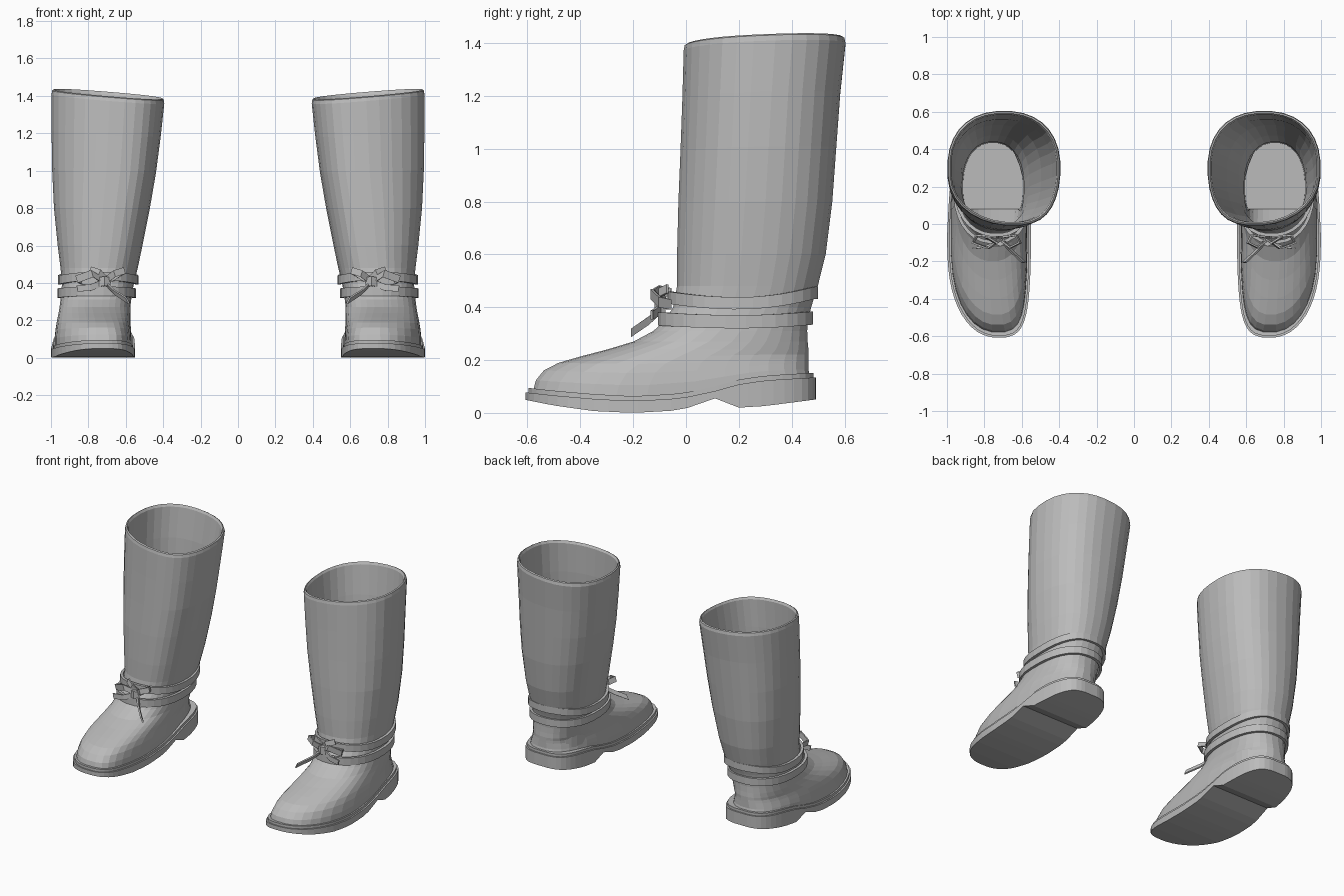
import bpy, bmesh, math
from mathutils import Vector

cube = bpy.data.objects.get("Cube")
if cube:
    bpy.data.objects.remove(cube, do_unlink=True)

grey = bpy.data.materials.new("plain grey")
grey.use_nodes = True
COLOUR = (0.5, 0.5, 0.5, 1)
grey.diffuse_color = COLOUR
grey.node_tree.nodes["Principled BSDF"].inputs["Base Color"].default_value = COLOUR


def lerp_table(table, v):
    """Interpolate rows of (key, values...) at key v."""
    if v <= table[0][0]:
        return table[0][1:]
    for a, b in zip(table, table[1:]):
        if v <= b[0]:
            f = (v - a[0]) / (b[0] - a[0])
            return [p + (q - p) * f for p, q in zip(a[1:], b[1:])]
    return table[-1][1:]


def loft(name, rings, cap=(True, True), closed=False):
    """Skin a list of point rings, and mirror the part to the other boot."""
    bm = bmesh.new()
    rows = [[bm.verts.new(p) for p in ring] for ring in rings]
    pairs = list(zip(rows, rows[1:])) + ([(rows[-1], rows[0])] if closed else [])
    for a, b in pairs:
        for i in range(len(a)):
            j = (i + 1) % len(a)
            bm.faces.new((a[i], a[j], b[j], b[i]))
    if cap[0] and not closed:
        bm.faces.new(rows[0][::-1])
    if cap[1] and not closed:
        bm.faces.new(rows[-1])
    bmesh.ops.recalc_face_normals(bm, faces=bm.faces)
    mesh = bpy.data.meshes.new(name)
    bm.to_mesh(mesh)
    bm.free()
    mesh.materials.append(grey)
    obj = bpy.data.objects.new(name, mesh)
    bpy.context.collection.objects.link(obj)
    mirror = obj.modifiers.new("other_boot", 'MIRROR')
    mirror.use_mirror_merge = False
    return obj


def strip(name, pts, width, thick=0.014, side=(0, 0, 1), closed=False):
    """Flat strap along a path; side is the direction of its width."""
    pts = [Vector(p) for p in pts]
    side = Vector(side).normalized()
    n, rings = len(pts), []
    for i, p in enumerate(pts):
        a = pts[(i - 1) % n] if closed else pts[max(i - 1, 0)]
        b = pts[(i + 1) % n] if closed else pts[min(i + 1, n - 1)]
        out = (b - a).cross(side).normalized() * thick / 2
        up = side * width / 2
        rings.append([p - up - out, p + up - out, p + up + out, p - up + out])
    return loft(name, rings, closed=closed)


# Height of the sole along the foot: y, top, bottom
SOLE = [(-0.61, 0.09, 0.05), (-0.5, 0.078, 0.028), (-0.35, 0.065, 0.007),
        (-0.2, 0.057, 0), (-0.02, 0.067, 0.01), (0.11, 0.095, 0.055),
        (0.2, 0.12, 0.02), (0.3, 0.135, 0.026), (0.5, 0.147, 0.052)]

# Outside of the boot: z, front, back, inner, outer, roundness, toe skew, sole follow
UPPER = [(0.08, -0.58, 0.47, 0.57, 0.98, 2.7, 0.05, 1),
         (0.12, -0.57, 0.465, 0.57, 0.98, 2.6, 0.05, 0.7),
         (0.16, -0.54, 0.465, 0.572, 0.975, 2.5, 0.045, 0.4),
         (0.19, -0.485, 0.465, 0.575, 0.97, 2.4, 0.04, 0.2),
         (0.215, -0.4, 0.465, 0.575, 0.965, 2.3, 0.03, 0.1),
         (0.24, -0.3, 0.465, 0.575, 0.96, 2.3, 0.02, 0),
         (0.27, -0.2, 0.462, 0.575, 0.955, 2.3, 0.01, 0),
         (0.31, -0.125, 0.46, 0.57, 0.95, 2.3, 0.01, 0),
         (0.35, -0.08, 0.462, 0.565, 0.945, 2.3, 0.01, 0),
         (0.4, -0.05, 0.475, 0.555, 0.942, 2.3, 0.01, 0),
         (0.48, -0.035, 0.5, 0.535, 0.95, 2.3, 0.02, 0),
         (0.6, -0.035, 0.53, 0.51, 0.965, 2.3, 0.03, 0),
         (0.8, -0.03, 0.555, 0.47, 0.985, 2.3, 0.04, 0),
         (1.0, -0.022, 0.57, 0.437, 0.995, 2.3, 0.05, 0),
         (1.2, -0.015, 0.585, 0.412, 0.998, 2.3, 0.05, 0),
         (1.385, -0.01, 0.605, 0.393, 0.998, 2.3, 0.05, 0)]


def section(z, grow=0.0, sides=32):
    """Horizontal outline of the boot at a height, grown outward."""
    y0, y1, x0, x1, n, skew, follow = lerp_table(UPPER, z)
    ring = []
    for k in range(sides):
        a = 2 * math.pi * (k + 0.5) / sides
        c, s = math.cos(a), math.sin(a)
        u = math.copysign(abs(c) ** (2 / n), c)
        v = math.copysign(abs(s) ** (2 / n), s)
        x = (x0 + x1) / 2 + u * ((x1 - x0) / 2 + grow) - skew * max(0, -v) ** 3
        y = (y0 + y1) / 2 + v * ((y1 - y0) / 2 + grow)
        lift = follow * (lerp_table(SOLE, y)[0] - 0.08)
        tilt = max(0, z - 0.8) / 0.6
        lift += tilt * (0.08 * (x - 0.695) + 0.04 * (y - 0.3))
        ring.append(Vector((x, y, z + lift)))
    return ring


# Upper: foot and shaft, rolled rim, then lining down to the insole
rings = [section(row[0]) for row in UPPER]
rings += [section(1.405, -0.004), section(1.41, -0.012), section(1.395, -0.02)]
rings += [section(z, -0.025) for z in (1.2, 0.8, 0.48, 0.36)]
floor = section(0.36, -0.03)
rings.append([Vector((p.x, max(p.y, 0.08), 0.16)) for p in floor])
loft("boot_upper", rings, cap=(False, True))


def sole_slab(name, inset, heights):
    """Slab with the plan of the sole; heights gives (low, high) from y."""
    y0, y1 = -0.607 + inset, 0.493 - inset
    mid, half = (y0 + y1) / 2, (y1 - y0) / 2
    ys = [mid - half * math.cos(math.pi * i / 28) for i in range(29)]
    ys = sorted(ys + [0.11, 0.2])
    out = []
    for y in ys:
        t = max(-0.9985, min(0.9985, (y - mid) / half))
        n = 2.7 if t < 0 else 3.6
        w = (0.224 - inset) * (1 - abs(t) ** n) ** (1 / n)
        # heel end is a little narrower and set inward
        w *= 1 - 0.06 * max(0, t)
        cx = 0.775 - 0.055 * max(0, -t) ** 3 - 0.012 * max(0, t)
        lo, hi = heights(y)
        out.append([(cx - w, y, lo), (cx + w, y, lo), (cx + w, y, hi), (cx - w, y, hi)])
    loft(name, out)


def outsole_heights(y):
    top, low = lerp_table(SOLE, y)
    return low, top - 0.012


def welt_heights(y):
    top = lerp_table(SOLE, y)[0]
    return top - 0.014, top + 0.006


sole_slab("outsole_and_heel", 0, outsole_heights)
sole_slab("welt", 0.01, welt_heights)


# Ankle straps, dipping at the sides and rising at the back
def ankle_strap(name, base, rise_front, rise_back, width):
    ring = section(base, 0.012)
    for p in ring:
        v = (p.y - 0.2) / 0.28
        p.z += (rise_back if v > 0 else rise_front) * min(1, abs(v)) ** 2
    strip(name, ring, width, 0.018, closed=True)


ankle_strap("lower_ankle_strap", 0.345, 0.01, 0.015, 0.05)
ankle_strap("upper_ankle_strap", 0.415, 0.025, 0.04, 0.046)

# Tied bow on the instep
strip("bow_knot", [(0.69, -0.09, 0.405), (0.715, -0.105, 0.41), (0.74, -0.09, 0.405)], 0.05, 0.03)
strip("inner_bow_loop", [(0.71, -0.085, 0.41), (0.66, -0.125, 0.45), (0.61, -0.1, 0.465),
                         (0.63, -0.06, 0.455), (0.7, -0.07, 0.41)], 0.036, 0.01, (0.3, 0, 1))
strip("outer_bow_loop", [(0.72, -0.085, 0.41), (0.78, -0.13, 0.45), (0.86, -0.1, 0.42),
                         (0.84, -0.06, 0.41), (0.73, -0.07, 0.41)], 0.04, 0.01, (0.3, 0, 1))
strip("top_strap_end", [(0.71, -0.08, 0.42), (0.74, -0.1, 0.455), (0.79, -0.07, 0.47)],
      0.035, 0.01, (-0.4, 0, 1))
strip("inner_tail", [(0.71, -0.085, 0.4), (0.66, -0.14, 0.35), (0.59, -0.205, 0.305)],
      0.036, 0.01, (0.5, 0, 1))
strip("outer_tail", [(0.72, -0.09, 0.4), (0.79, -0.12, 0.375), (0.86, -0.13, 0.37)],
      0.034, 0.01, (0.2, 0, 1))
